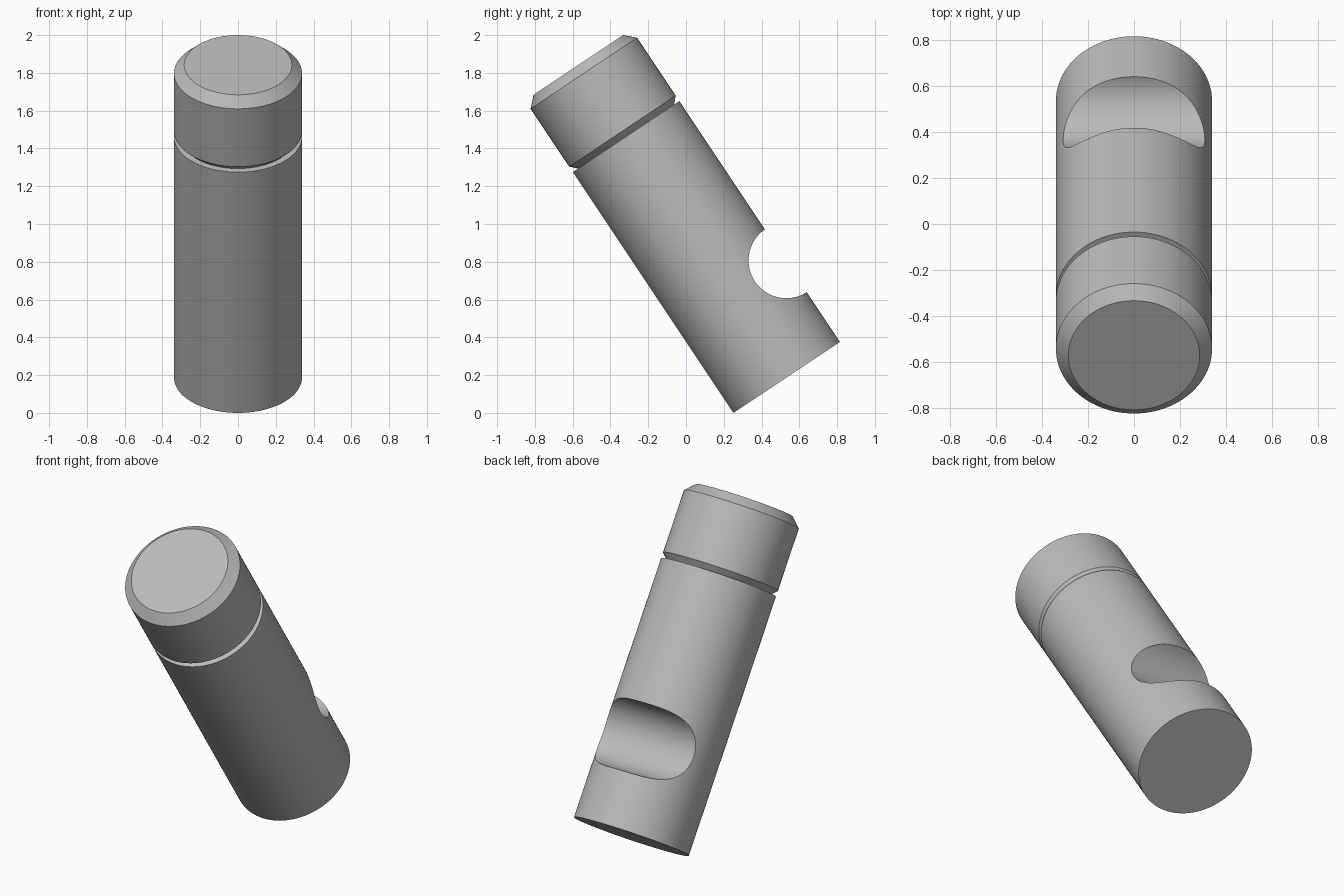
import bpy, bmesh, math
from mathutils import Matrix

cube = bpy.data.objects.get("Cube")
if cube:
    bpy.data.objects.remove(cube, do_unlink=True)

TILT = math.radians(33.7)
RADIUS = 0.339
SIDES = 128

grey = bpy.data.materials.new("plain grey")
grey.use_nodes = True
colour = (0.5, 0.5, 0.5, 1)
grey.diffuse_color = colour
grey.node_tree.nodes["Principled BSDF"].inputs["Base Color"].default_value = colour


def add_object(name, bm):
    mesh = bpy.data.meshes.new(name)
    bmesh.ops.recalc_face_normals(bm, faces=bm.faces)
    bm.to_mesh(mesh)
    bm.free()
    mesh.materials.append(grey)
    obj = bpy.data.objects.new(name, mesh)
    bpy.context.collection.objects.link(obj)
    return obj


def lathe(name, profile):
    """Closed solid of revolution from (radius, height) points."""
    bm = bmesh.new()
    rings = []
    for r, z in profile:
        rings.append([bm.verts.new((r * math.cos(a), r * math.sin(a), z))
                      for a in (math.tau * i / SIDES for i in range(SIDES))])
    for low, high in zip(rings, rings[1:]):
        for i in range(SIDES):
            j = (i + 1) % SIDES
            bm.faces.new((low[i], low[j], high[j], high[i]))
    bm.faces.new(rings[0])
    bm.faces.new(rings[-1])
    return add_object(name, bm)


# Pin body: shaft, undercut shoulder, head and top chamfer
pin = lathe("pin_body", [
    (RADIUS, 0), (RADIUS, 1.532), (0.305, 1.532),
    (RADIUS, 1.567), (RADIUS, 1.935), (0.285, 1.988)])

# Round cross notch in the back of the shaft
bm = bmesh.new()
bmesh.ops.create_cone(bm, cap_ends=True, segments=96, radius1=0.2, radius2=0.2,
                      depth=1, matrix=Matrix.Rotation(math.pi / 2, 4, "Y"))
bmesh.ops.translate(bm, verts=bm.verts, vec=(0, 0.342, 0.516))
cutter = add_object("notch_cutter", bm)
cutter.hide_render = True

cut = pin.modifiers.new("notch", "BOOLEAN")
cut.operation = "DIFFERENCE"
cut.solver = "EXACT"
cut.object = cutter
bpy.ops.object.select_all(action="DESELECT")
bpy.context.view_layer.objects.active = pin
pin.select_set(True)
bpy.ops.object.modifier_apply(modifier=cut.name)
bpy.data.objects.remove(cutter, do_unlink=True)

# Lean the pin toward the front, resting on its lower rim
pin.data.transform(Matrix.Translation((0, 0.533, RADIUS * math.sin(TILT)))
                   @ Matrix.Rotation(TILT, 4, "X"))
bpy.ops.object.shade_smooth_by_angle(angle=math.radians(25))
